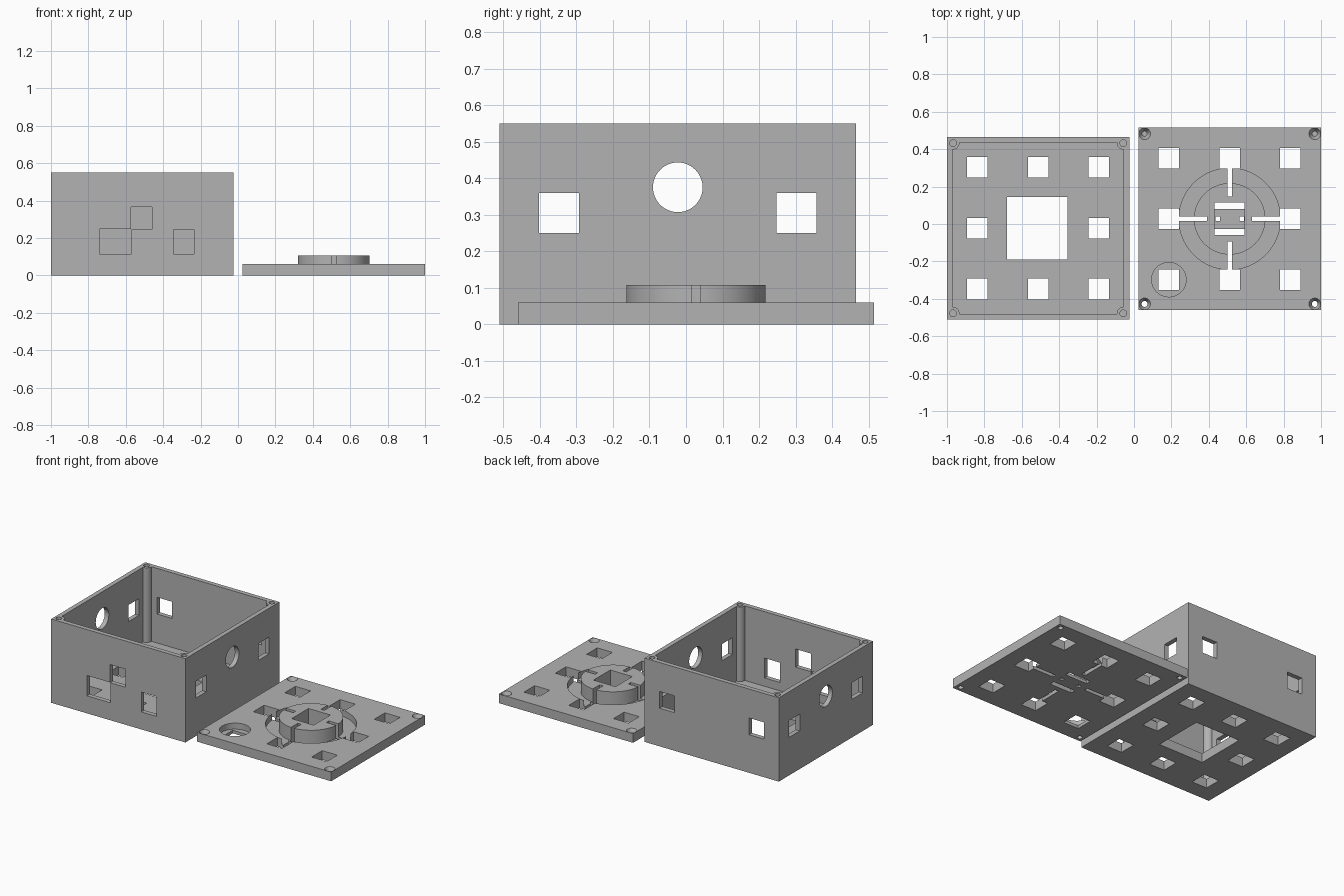
import bpy
import math

if "Cube" in bpy.data.objects:
    bpy.data.objects.remove(bpy.data.objects["Cube"], do_unlink=True)

grey = bpy.data.materials.new("plain grey")
grey.use_nodes = True
colour = (0.45, 0.45, 0.45, 1)
grey.diffuse_color = colour
grey.node_tree.nodes["Principled BSDF"].inputs["Base Color"].default_value = colour


def block(name, x0, x1, y0, y1, z0, z1):
    """Box between two corners."""
    bpy.ops.mesh.primitive_cube_add(
        size=1, location=((x0 + x1) / 2, (y0 + y1) / 2, (z0 + z1) / 2))
    ob = bpy.context.object
    ob.name = name
    ob.scale = (x1 - x0, y1 - y0, z1 - z0)
    bpy.ops.object.transform_apply(location=False, rotation=False, scale=True)
    ob.data.materials.append(grey)
    return ob


def disc(name, x, y, r, z0, z1, top_r=None, sides=48):
    """Upright cylinder, or a cone when the top radius differs."""
    bpy.ops.mesh.primitive_cone_add(
        vertices=sides, radius1=r, radius2=r if top_r is None else top_r,
        depth=z1 - z0, location=(x, y, (z0 + z1) / 2))
    ob = bpy.context.object
    ob.name = name
    ob.data.materials.append(grey)
    return ob


def combine(target, tool, operation="DIFFERENCE"):
    """Boolean the tool into the target, then discard the tool."""
    tool.hide_render = True
    mod = target.modifiers.new("combine", "BOOLEAN")
    mod.operation, mod.solver, mod.object = operation, "EXACT", tool
    bpy.context.view_layer.objects.active = target
    bpy.ops.object.modifier_apply(modifier=mod.name)
    bpy.data.objects.remove(tool, do_unlink=True)


def cut_block(target, *bounds):
    combine(target, block("cutter", *bounds))


def cut_disc(target, *args, **kw):
    combine(target, disc("cutter", *args, **kw))


def finish(ob):
    bpy.ops.object.select_all(action="DESELECT")
    ob.select_set(True)
    bpy.context.view_layer.objects.active = ob
    bpy.ops.object.shade_smooth_by_angle(angle=math.radians(30))


PITCH = 0.325   # spacing of the square windows
HALF = 0.055    # half a square window
SIDE = 0.4875   # half the width of each square part
POST = 0.455    # corner screw offset
signs = [(sx, sy) for sx in (-1, 1) for sy in (-1, 1)]
grid = [(i, j) for i in (-1, 0, 1) for j in (-1, 0, 1) if (i, j) != (0, 0)]

# Open case: shell with posts in the corners
cx, cy = -0.5125, -0.0225
WALL, FLOOR, TOP = 0.03, 0.06, 0.55
inner = SIDE - WALL
case = block("open_case", cx - SIDE, cx + SIDE, cy - SIDE, cy + SIDE, 0, TOP)
cavity = block("cavity", cx - inner, cx + inner, cy - inner, cy + inner, FLOOR, 0.7)
for sx, sy in signs:
    combine(cavity, disc("post", cx + sx * POST, cy + sy * POST, 0.034, 0, 0.8))
combine(case, cavity)

# Blind screw holes in the posts
for sx, sy in signs:
    cut_disc(case, cx + sx * POST, cy + sy * POST, 0.018, 0.3, 0.6, sides=24)

# Floor windows
for i, j in grid:
    x, y = cx + i * PITCH, cy + j * PITCH
    cut_block(case, x - HALF, x + HALF, y - HALF, y + HALF, -0.1, 0.1)
cut_block(case, -0.68, -0.355, -0.19, 0.145, -0.1, 0.1)

# Side wall windows and round port, through both walls
for s in (-1, 1):
    y = cy + s * PITCH
    cut_block(case, -1.1, 0.1, y - HALF, y + HALF, 0.25, 0.36)
port = disc("port", cx, cy, 0.068, -0.6, 0.6)
port.rotation_euler.y = math.pi / 2
port.location.z = 0.375
bpy.context.view_layer.update()
combine(case, port)

# Back wall windows
for s in (-1, 1):
    x = cx + s * PITCH
    cut_block(case, x - HALF, x + HALF, 0.4, 0.6, 0.25, 0.36)

# Front wall openings
for x0, x1, z0, z1 in ((-0.74, -0.57, 0.115, 0.248),
                       (-0.572, -0.46, 0.246, 0.365),
                       (-0.345, -0.235, 0.115, 0.245)):
    cut_block(case, x0, x1, -0.6, -0.46, z0, z1)
finish(case)

# Lid plate with a ring groove, a raised boss and a round recess
lx, ly = 0.5115, 0.0275
THICK, RECESS = 0.06, 0.02
lid = block("lid_plate", lx - SIDE, lx + SIDE, ly - SIDE, ly + SIDE, 0, THICK)
cut_disc(lid, lx, ly, 0.271, RECESS, 0.2, sides=96)
combine(lid, disc("boss", lx, ly, 0.191, 0.01, 0.107, sides=96), "UNION")
cut_disc(lid, lx - PITCH, ly - PITCH, 0.092, RECESS, 0.2)

# Lid windows
for i, j in grid:
    x, y = lx + i * PITCH, ly + j * PITCH
    cut_block(lid, x - HALF, x + HALF, y - HALF, y + HALF, -0.1, 0.2)

# Four slots from the windows into the boss
for s in (-1, 1):
    a, b = sorted((s * 0.12, s * 0.29))
    cut_block(lid, lx + a, lx + b, ly - 0.0125, ly + 0.0125, -0.1, 0.2)
    cut_block(lid, lx - 0.0125, lx + 0.0125, ly + a, ly + b, -0.1, 0.2)

# Centre pocket with two slits and two pin holes
cut_block(lid, lx - 0.08, lx + 0.08, ly - 0.087, ly + 0.087, RECESS, 0.2)
for s in (-1, 1):
    a, b = sorted((s * 0.054, s * 0.087))
    cut_block(lid, lx - 0.08, lx + 0.08, ly + a, ly + b, -0.1, 0.15)
    x = lx + s * 0.064
    cut_block(lid, x - 0.012, x + 0.012, ly - 0.012, ly + 0.012, -0.1, 0.1)

# Countersunk corner screw holes
for sx, sy in signs:
    x, y = lx + sx * POST, ly + sy * POST
    cut_disc(lid, x, y, 0.016, -0.1, 0.2, sides=24)
    cut_disc(lid, x, y, 0.014, 0.025, 0.065, top_r=0.034, sides=24)
finish(lid)
